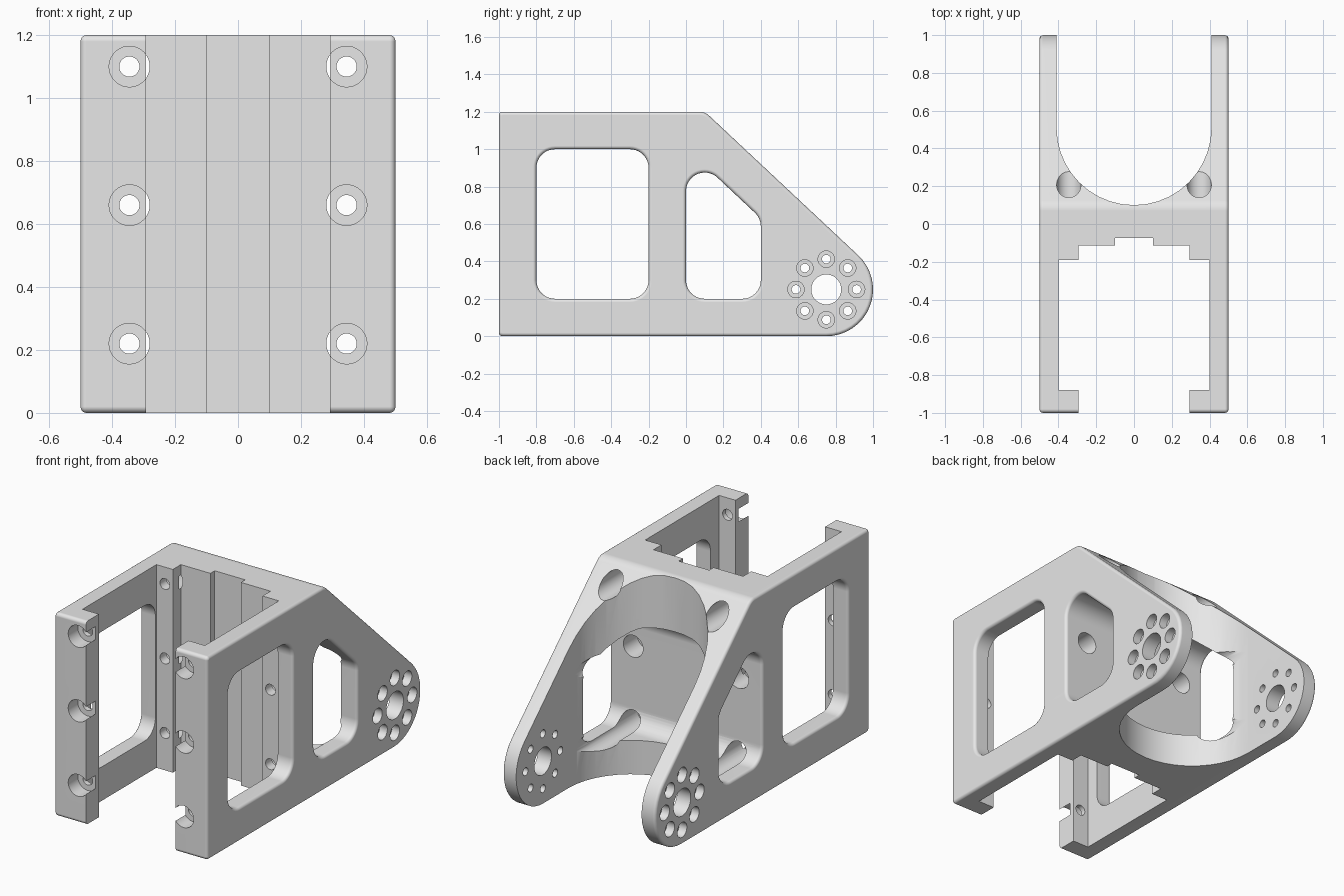
import bpy, bmesh
from math import pi, sin, cos, atan2, acos, hypot, ceil

default = bpy.data.objects.get("Cube")
if default:
    bpy.data.objects.remove(default, do_unlink=True)

FILLET = 0.018
HALF = 0.5

grey = bpy.data.materials.new("plain_grey")
grey.use_nodes = True
grey.diffuse_color = (0.8, 0.8, 0.8, 1)
grey.node_tree.nodes["Principled BSDF"].inputs["Base Color"].default_value = (0.8, 0.8, 0.8, 1)


def outline(circles, offset=0.0):
    """Convex outline wrapped around counter-clockwise circles (a, b, radius)."""
    n = len(circles)
    if n == 1:
        a, b, r = circles[0]
        return [(a + r * cos(i * pi / 20), b + r * sin(i * pi / 20)) for i in range(40)]
    normals = []
    for i in range(n):
        a, b, r = circles[i]
        c, d, s = circles[(i + 1) % n]
        normals.append(atan2(d - b, c - a) - acos((r - s) / hypot(c - a, d - b)))
    pts = []
    for i, (a, b, r) in enumerate(circles):
        start = normals[i - 1]
        sweep = (normals[i] - start) % (2 * pi)
        steps = max(3, ceil(sweep * 20 / pi))
        for k in range(steps + 1):
            t = start + sweep * k / steps
            pts.append((a + (r + offset) * cos(t), b + (r + offset) * sin(t)))
    return pts


def loft(name, circles, stations, axis):
    """Solid through copies of an outline; stations are (position, offset)."""
    place = {"x": lambda t, a, b: (t, a, b),
             "y": lambda t, a, b: (a, t, b),
             "z": lambda t, a, b: (a, b, t)}[axis]
    bm = bmesh.new()
    rings = [[bm.verts.new(place(t, a, b)) for a, b in outline(circles, off)]
             for t, off in stations]
    for low, high in zip(rings, rings[1:]):
        for i in range(len(low)):
            bm.faces.new((low[i - 1], low[i], high[i], high[i - 1]))
    bm.faces.new(rings[0])
    bm.faces.new(rings[-1])
    bmesh.ops.recalc_face_normals(bm, faces=bm.faces)
    return finish(name, bm)


def finish(name, bm):
    mesh = bpy.data.meshes.new(name)
    bm.to_mesh(mesh)
    bm.free()
    mesh.materials.append(grey)
    ob = bpy.data.objects.new(name, mesh)
    bpy.context.collection.objects.link(ob)
    return ob


def box(name, half_x, y0, y1):
    """Box cutter running the full height."""
    bm = bmesh.new()
    bmesh.ops.create_cube(bm, size=1)
    for v in bm.verts:
        v.co.x *= 2 * half_x
        v.co.y = y0 if v.co.y < 0 else y1
        v.co.z = -0.2 if v.co.z < 0 else 1.4
    return finish(name, bm)


def rounded_ends(sign):
    """Stations along x with a quarter-round at both outer faces."""
    half = [(HALF - FILLET + FILLET * sin(t), sign * FILLET * (1 - cos(t)))
            for t in (0, pi / 8, pi / 4, 3 * pi / 8, pi / 2)]
    if sign > 0:
        half.append((HALF + 0.05, FILLET))
    return [(-x, o) for x, o in reversed(half)] + half


# Body: side profile with a round nose and a sloped back
body = loft("bracket_body",
            [(-0.98, 0.02, 0.02), (0.75, 0.25, 0.25), (0.07, 1.12, 0.08), (-0.98, 1.18, 0.02)],
            rounded_ends(-1), "x")
bpy.context.view_layer.objects.active = body


def cut(cutter):
    mod = body.modifiers.new("cut", "BOOLEAN")
    mod.operation = "DIFFERENCE"
    mod.solver = "EXACT"
    mod.object = cutter
    bpy.ops.object.modifier_apply(modifier=mod.name)
    bpy.data.objects.remove(cutter, do_unlink=True)


# Front channel: lip opening, main channel and stepped back wall
cut(box("channel", 0.4, -0.88, -0.19))
cut(box("lip_opening", 0.293, -1.2, -0.5))
cut(box("outer_step", 0.293, -0.5, -0.115))
cut(box("inner_step", 0.1, -0.5, -0.075))

# Rear cradle: half-round opening between the two arms
cut(loft("cradle", [(0, 0.51, 0.41), (0.39, 1.3, 0.02), (-0.39, 1.3, 0.02)],
         [(-0.2, 0), (1.4, 0)], "z"))

# Side windows through both walls, with softened outer rims
cut(loft("front_window", [(-0.7, 0.3, 0.1), (-0.3, 0.3, 0.1), (-0.3, 0.9, 0.1), (-0.7, 0.9, 0.1)],
         rounded_ends(1), "x"))
cut(loft("rear_window", [(0.1, 0.3, 0.1), (0.3, 0.3, 0.1), (0.3, 0.587, 0.1), (0.1, 0.775, 0.1)],
         rounded_ends(1), "x"))


def hole(circle, start, end, axis):
    cut(loft("hole", [circle], [(start, 0), (end, 0)], axis))


# Bolt holes: counterbored in the lips and again behind the flanges
for x in (-0.345, 0.345):
    for z in (0.22, 0.66, 1.1):
        hole((x, z, 0.032), -1.2, 0.05, "y")
        hole((x, z, 0.0645), -1.2, -0.91, "y")
        hole((x, z, 0.0645), -0.13, 0.7, "y")

# Pivot bore and ring of counterbored holes in both arms
hole((0.75, 0.25, 0.08), -0.7, 0.7, "x")
for i in range(8):
    y, z = 0.75 + 0.162 * cos(i * pi / 4), 0.25 + 0.162 * sin(i * pi / 4)
    hole((y, z, 0.023), -0.7, 0.7, "x")
    for side in (-1, 1):
        hole((y, z, 0.044), side * 0.45, side * 0.7, "x")

# Smooth the curved faces, keep the flat ones flat
body.select_set(True)
bpy.ops.object.shade_smooth_by_angle(angle=pi / 6)
weighted = body.modifiers.new("weighted_normals", "WEIGHTED_NORMAL")
weighted.keep_sharp = True
